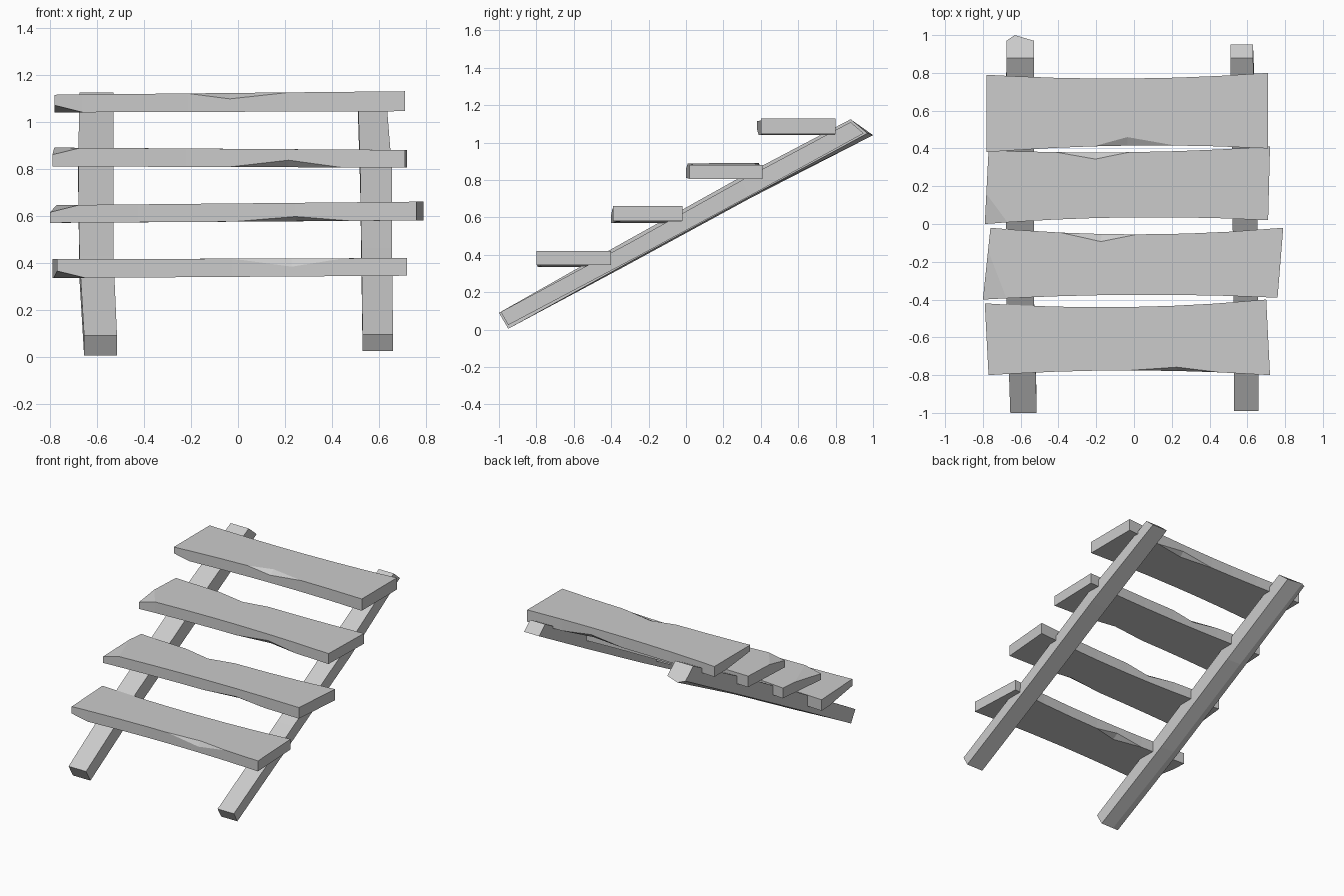
import bpy
import bmesh

cube = bpy.data.objects.get("Cube")
if cube:
    bpy.data.objects.remove(cube, do_unlink=True)

wood = bpy.data.materials.new("grey_wood")
wood.use_nodes = True
grey = (0.6, 0.6, 0.6, 1)
wood.diffuse_color = grey
wood.node_tree.nodes["Principled BSDF"].inputs["Base Color"].default_value = grey


def loft(name, rings):
    """Skin a row of equal point rings into a closed, flat-shaded solid."""
    bm = bmesh.new()
    rows = [[bm.verts.new(p) for p in ring] for ring in rings]
    for a, b in zip(rows, rows[1:]):
        for i in range(len(a)):
            j = (i + 1) % len(a)
            bm.faces.new((a[i], a[j], b[j], b[i]))
    bm.faces.new(rows[0])
    bm.faces.new(rows[-1])
    bmesh.ops.remove_doubles(bm, verts=bm.verts[:], dist=0.0005)
    bmesh.ops.recalc_face_normals(bm, faces=bm.faces[:])
    mesh = bpy.data.meshes.new(name)
    bm.to_mesh(mesh)
    bm.free()
    mesh.materials.append(wood)
    obj = bpy.data.objects.new(name, mesh)
    bpy.context.collection.objects.link(obj)


def mix(a, b, t):
    return a + (b - a) * t


STATIONS = (0, 0.08, 0.24, 0.38, 0.5, 0.67, 0.82, 1)


def plank(name, front, back, low, high, waist, chips):
    """front/back: (left x, y, right x, y); low/high: z at both ends.
    chips: (station, corner) -> depth in y and z cut from that edge."""
    rings = []
    for s, t in enumerate(STATIONS):
        bow = 4 * t * (1 - t)
        yf = mix(front[1], front[3], t) + waist[0] * bow
        yb = mix(back[1], back[3], t) - waist[1] * bow
        zl, zh = mix(*low, t), mix(*high, t)
        xf, xb = mix(front[0], front[2], t), mix(back[0], back[2], t)

        def point(y, z):
            return (mix(xf, xb, (y - yf) / (yb - yf)), y, z)

        ring = []
        corners = (("front_low", yf, zl, 1, 1), ("back_low", yb, zl, -1, 1),
                   ("back_high", yb, zh, -1, -1), ("front_high", yf, zh, 1, -1))
        for n, (key, y, z, sy, sz) in enumerate(corners):
            dy, dz = chips.get((s, key), (0, 0))
            pair = [point(y, z + sz * dz), point(y + sy * dy, z)]
            ring += pair if n % 2 == 0 else pair[::-1]
        rings.append(ring)
    loft(name, rings)


# Four weathered steps, lowest first
plank("step_1", (-0.77, -0.80, 0.72, -0.80), (-0.79, -0.42, 0.70, -0.40),
      (0.335, 0.345), (0.415, 0.42), (0.025, 0.03),
      {(0, "front_low"): (0.28, 0.03), (5, "front_high"): (0.02, 0.035),
       (3, "back_low"): (0.04, 0.03)})
plank("step_2", (-0.80, -0.40, 0.76, -0.39), (-0.76, -0.02, 0.79, -0.02),
      (0.57, 0.58), (0.645, 0.66), (0.02, 0.035),
      {(0, "front_high"): (0.26, 0.03), (5, "front_low"): (0.03, 0.02),
       (3, "back_high"): (0.04, 0.03)})
plank("step_3", (-0.79, 0.0, 0.71, 0.02), (-0.77, 0.39, 0.72, 0.41),
      (0.81, 0.805), (0.89, 0.88), (0.025, 0.02),
      {(0, "front_high"): (0.16, 0.03), (5, "front_low"): (0.03, 0.03),
       (3, "back_high"): (0.035, 0.03)})
plank("step_4", (-0.78, 0.38, 0.71, 0.40), (-0.78, 0.79, 0.71, 0.80),
      (1.04, 1.045), (1.115, 1.13), (0.025, 0.025),
      {(0, "front_low"): (0.28, 0.03), (4, "front_high"): (0.045, 0.025),
       (5, "back_low"): (0.03, 0.03)})


def rail(name, sections):
    """Each section: left x, right x, top y, z, bottom y, z, ridge push."""
    rings = []
    for xl, xr, yt, zt, yb, zb, ridge in sections:
        rings.append([(xl, yt, zt), (xr, yt, zt), (xr, yb, zb),
                      (mix(xl, xr, 0.3), yb + ridge, zb - ridge / 3),
                      (xl, yb, zb)])
    loft(name, rings)


# Sloping side beams, foot to head
rail("right_beam", [
    (-0.655, -0.515, -1.0, 0.09, -0.95, 0.005, 0.0),
    (-0.675, -0.53, -0.4, 0.43, -0.35, 0.335, 0.01),
    (-0.68, -0.53, 0.3, 0.82, 0.34, 0.71, 0.01),
    (-0.675, -0.53, 0.88, 1.125, 0.97, 1.05, 0.03)])
rail("left_beam", [
    (0.53, 0.66, -0.99, 0.095, -0.95, 0.025, 0.0),
    (0.525, 0.655, -0.3, 0.465, -0.27, 0.385, 0.0),
    (0.52, 0.655, 0.3, 0.80, 0.34, 0.715, 0.0),
    (0.51, 0.63, 0.88, 1.11, 0.95, 1.05, 0.0)])
